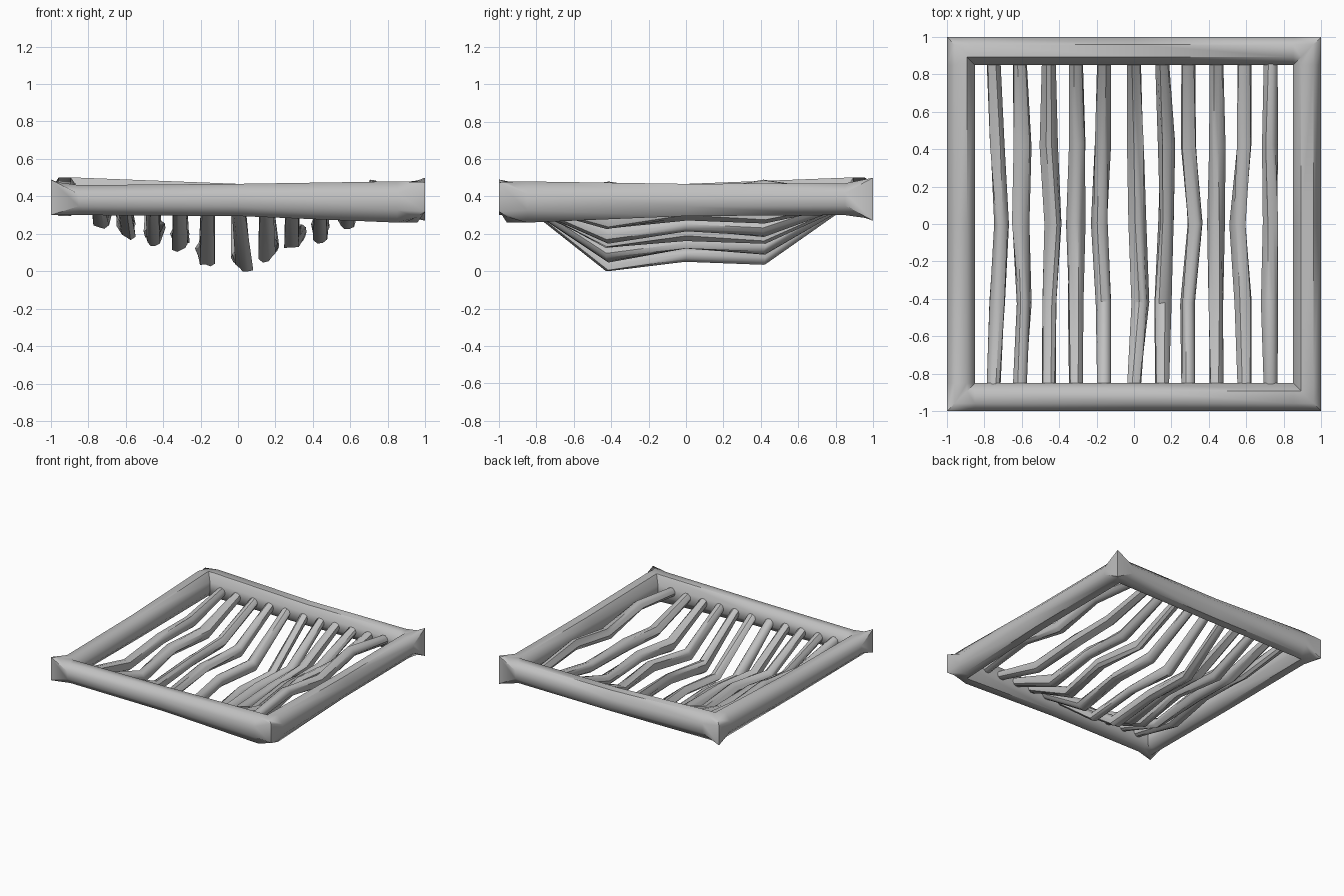
import bpy, bmesh, math, random
from mathutils import Vector

random.seed(4)
cube = bpy.data.objects.get("Cube")
if cube:
    bpy.data.objects.remove(cube, do_unlink=True)

metal = bpy.data.materials.new("plain_grey")
metal.use_nodes = True
GREY = (0.53, 0.53, 0.53, 1)
metal.diffuse_color = GREY
bsdf = metal.node_tree.nodes["Principled BSDF"]
bsdf.inputs["Base Color"].default_value = GREY
bsdf.inputs["Roughness"].default_value = 0.7


def skin(name, rings, closed, angle):
    """Bridge a list of equal point rings into one tube."""
    bm = bmesh.new()
    loops = [[bm.verts.new(p) for p in ring] for ring in rings]
    n = len(loops[0])
    pairs = list(zip(loops, loops[1:]))
    if closed:
        pairs.append((loops[-1], loops[0]))
    for a, b in pairs:
        for i in range(n):
            j = (i + 1) % n
            bm.faces.new((a[i], a[j], b[j], b[i]))
    if not closed:
        bm.faces.new(loops[0])
        bm.faces.new(loops[-1])
    bmesh.ops.remove_doubles(bm, verts=bm.verts, dist=0.0005)
    bmesh.ops.recalc_face_normals(bm, faces=bm.faces)
    mesh = bpy.data.meshes.new(name)
    bm.to_mesh(mesh)
    bm.free()
    mesh.materials.append(metal)
    obj = bpy.data.objects.new(name, mesh)
    bpy.context.collection.objects.link(obj)
    bpy.ops.object.select_all(action="DESELECT")
    bpy.context.view_layer.objects.active = obj
    obj.select_set(True)
    bpy.ops.object.shade_smooth_by_angle(angle=math.radians(angle))
    return obj


# Frame: one mitred tube with rounded beams and pinched, flared corners
INNER, WIDTH = 0.85, 0.15


def section(base, out, lo, hi, tip=None):
    """Eight-sided beam section; tip gives the outer edge heights at a mitre."""
    h = hi - lo
    in_lo, in_hi = lo + 0.3 * h, hi - 0.3 * h
    out_lo, out_hi = tip or (in_lo, in_hi)
    mid_lo, mid_hi = lo, hi
    if tip:
        mid_lo, mid_hi = (lo + out_lo) / 2, (hi + out_hi) / 2
    profile = [(0, in_lo), (0, in_hi), (0.28, hi), (0.72, mid_hi),
               (1, out_hi), (1, out_lo), (0.72, mid_lo), (0.28, lo)]
    return [Vector((base[0] + out[0] * u * WIDTH, base[1] + out[1] * u * WIDTH, z))
            for u, z in profile]


# Corner sign x, sign y, beam height range, outer edge height range
corners = [(-1, -1, (0.30, 0.46), (0.30, 0.49)),
           (1, -1, (0.26, 0.48), (0.32, 0.475)),
           (1, 1, (0.30, 0.47), (0.27, 0.50)),
           (-1, 1, (0.30, 0.50), (0.30, 0.46))]
rings = []
for k, (sx, sy, span, tip) in enumerate(corners):
    base = (sx * INNER, sy * INNER)
    along_x, along_y = (sx, 0), (0, sy)
    before, after = (along_x, along_y) if k % 2 == 0 else (along_y, along_x)
    rings.append(section(base, before, *span))
    rings.append(section(base, (sx, sy), *span, tip))
    rings.append(section(base, after, *span))
    rings.append(section((after[0] * INNER, after[1] * INNER), after, 0.295, 0.467))
skin("frame", rings, True, 50)

# Sagging bars: x at the ends, x shift at the three kinks, lowest height
bars = [(-0.75, (0.02, 0.04, 0.02), 0.24), (-0.61, (0.02, 0.0, 0.01), 0.18),
        (-0.455, (0.0, 0.03, 0.0), 0.14), (-0.31, (0.0, 0.0, 0.01), 0.11),
        (-0.16, (0.0, -0.02, -0.01), 0.03), (0.0, (0.04, 0.02, 0.01), 0.0),
        (0.15, (0.0, 0.02, 0.02), 0.06), (0.29, (0.0, 0.04, 0.0), 0.12),
        (0.44, (0.0, 0.0, 0.0), 0.16), (0.59, (-0.01, -0.03, 0.0), 0.23),
        (0.73, (0.0, 0.0, -0.01), 0.38)]
SIDES = 10


def bar_ring(x, y, z, radius, rough):
    points = []
    for i in range(SIDES):
        a = math.tau * i / SIDES
        r = radius * (1 + random.uniform(-rough, rough))
        points.append(Vector((x + r * math.cos(a), y + random.uniform(-rough, rough) * 0.03,
                              max(0.0, z + r * math.sin(a)))))
    return points


for n, (x, shifts, low) in enumerate(bars):
    path = [(x, -0.87, 0.385)]
    for y, dx, lift in zip((-0.42, 0, 0.42), shifts, (0.036, 0.092, 0.072)):
        if low > 0.3:
            lift = -0.01 if y == 0 else 0.06
        path.append((x + dx, y, low + lift))
    path.append((x, 0.87, 0.385))
    rings = []
    for i, p in enumerate(path):
        end = i in (0, len(path) - 1)
        rings.append(bar_ring(*p, 0.037 if end else 0.042, 0.0 if end else 0.28))
    skin(f"bar_{n + 1}", rings, False, 40)
